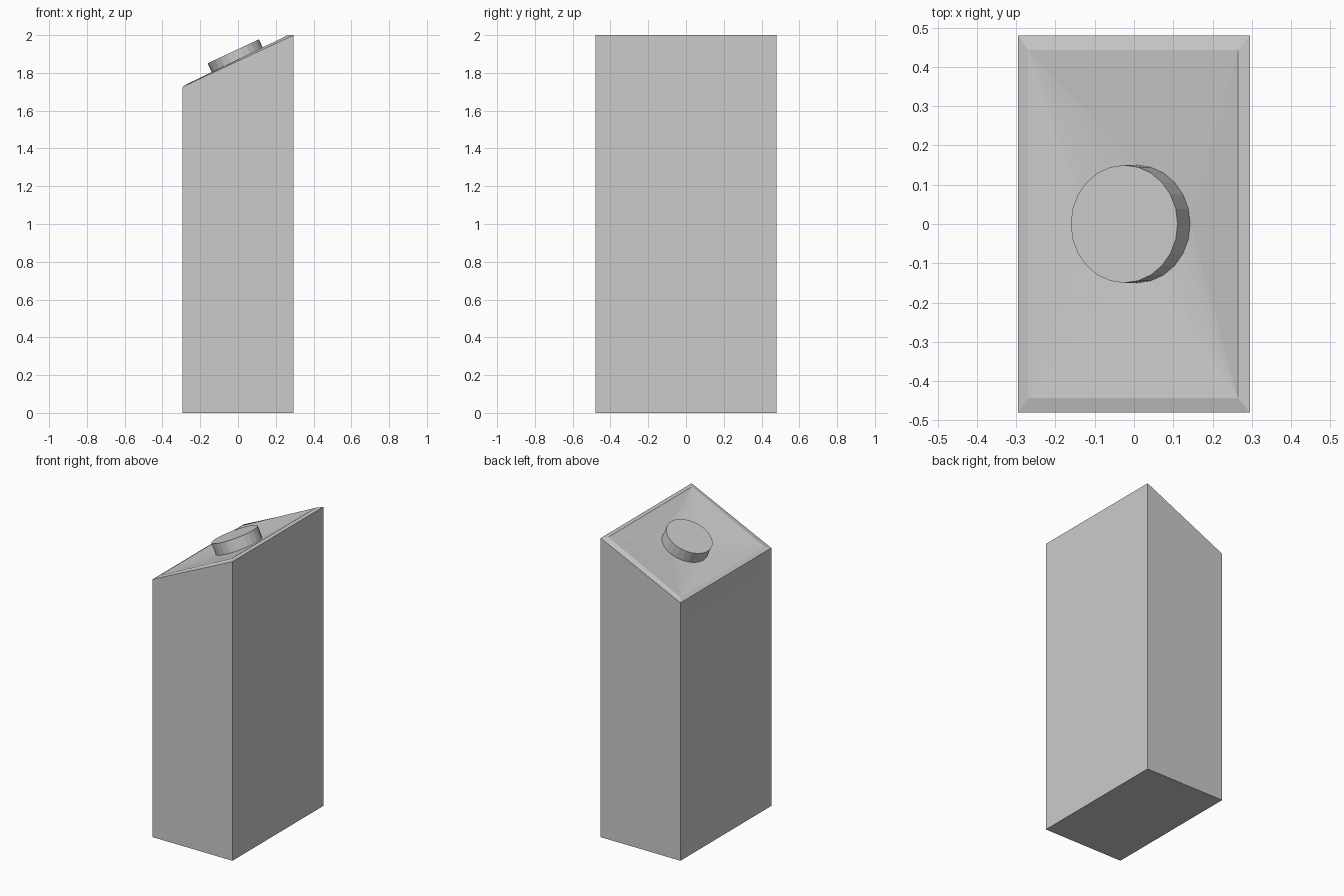
import bpy, bmesh, math
from mathutils import Vector

if "Cube" in bpy.data.objects:
    bpy.data.objects.remove(bpy.data.objects["Cube"])

HX, HY = 0.295, 0.48
LOW, HIGH = 1.725, 2.0
N = 24
R = 0.15
TILT = math.atan2(HIGH - LOW, 2 * HX)
UP = Vector((-math.sin(TILT), 0, math.cos(TILT)))
SLOPE = Vector((math.cos(TILT), 0, math.sin(TILT)))
CAP_TOP = Vector((-0.025, 0, 1.914))
CAP_DEPTH = 0.076


def cap_ring(bm, centre):
    """Tilted circle, starting on the diagonal-free +x direction."""
    return [bm.verts.new(centre + SLOPE * R * math.cos(2 * math.pi * i / N)
                         + Vector((0, R * math.sin(2 * math.pi * i / N), 0)))
            for i in range(N)]


def loft(bm, a, b):
    for i in range(len(a)):
        j = (i + 1) % len(a)
        bm.faces.new((a[i], a[j], b[j], b[i]))


def finish(bm, name):
    bmesh.ops.recalc_face_normals(bm, faces=bm.faces)
    mesh = bpy.data.meshes.new(name)
    bm.to_mesh(mesh)
    bm.free()
    obj = bpy.data.objects.new(name, mesh)
    bpy.context.collection.objects.link(obj)
    return obj


# Carton body: corners run counter-clockwise from +x +y
bm = bmesh.new()
signs = [(1, 1), (-1, 1), (-1, -1), (1, -1)]
bottom = [bm.verts.new((sx * HX, sy * HY, 0)) for sx, sy in signs]
rim = [bm.verts.new((sx * HX, sy * HY, HIGH if sx > 0 else LOW)) for sx, sy in signs]
lip = [bm.verts.new((0.265 if sx > 0 else -0.27, sy * 0.443, HIGH if sx > 0 else 1.741))
       for sx, sy in signs]
bm.faces.new(bottom[::-1])
for i in (0, 2, 3):
    j = (i + 1) % 4
    bm.faces.new((bottom[i], bottom[j], rim[j], rim[i]))
loft(bm, rim, lip)

# Shallow sunken panel on the left side
outer = [bottom[1], bottom[2], rim[2], rim[1]]
inner = [bm.verts.new((-HX + 0.02, y, z))
         for y, z in ((0.335, 0.13), (-0.335, 0.13), (-0.335, 1.56), (0.335, 1.56))]
loft(bm, outer, inner)
bm.faces.new(inner)

# Top panel dished from the lip down to the foot of the cap
ring = cap_ring(bm, CAP_TOP - UP * CAP_DEPTH)
Q = N // 4
for k in range(4):
    for i in range(k * Q, (k + 1) * Q):
        bm.faces.new((lip[k], ring[(i + 1) % N], ring[i]))
    bm.faces.new((lip[k], lip[(k + 1) % 4], ring[(k + 1) * Q % N]))
bm.faces.new(ring)
finish(bm, "carton_body")

# Screw cap
bm = bmesh.new()
foot = cap_ring(bm, CAP_TOP - UP * CAP_DEPTH)
top = cap_ring(bm, CAP_TOP)
loft(bm, foot, top)
bm.faces.new(top)
bm.faces.new(foot[::-1])
finish(bm, "cap")
